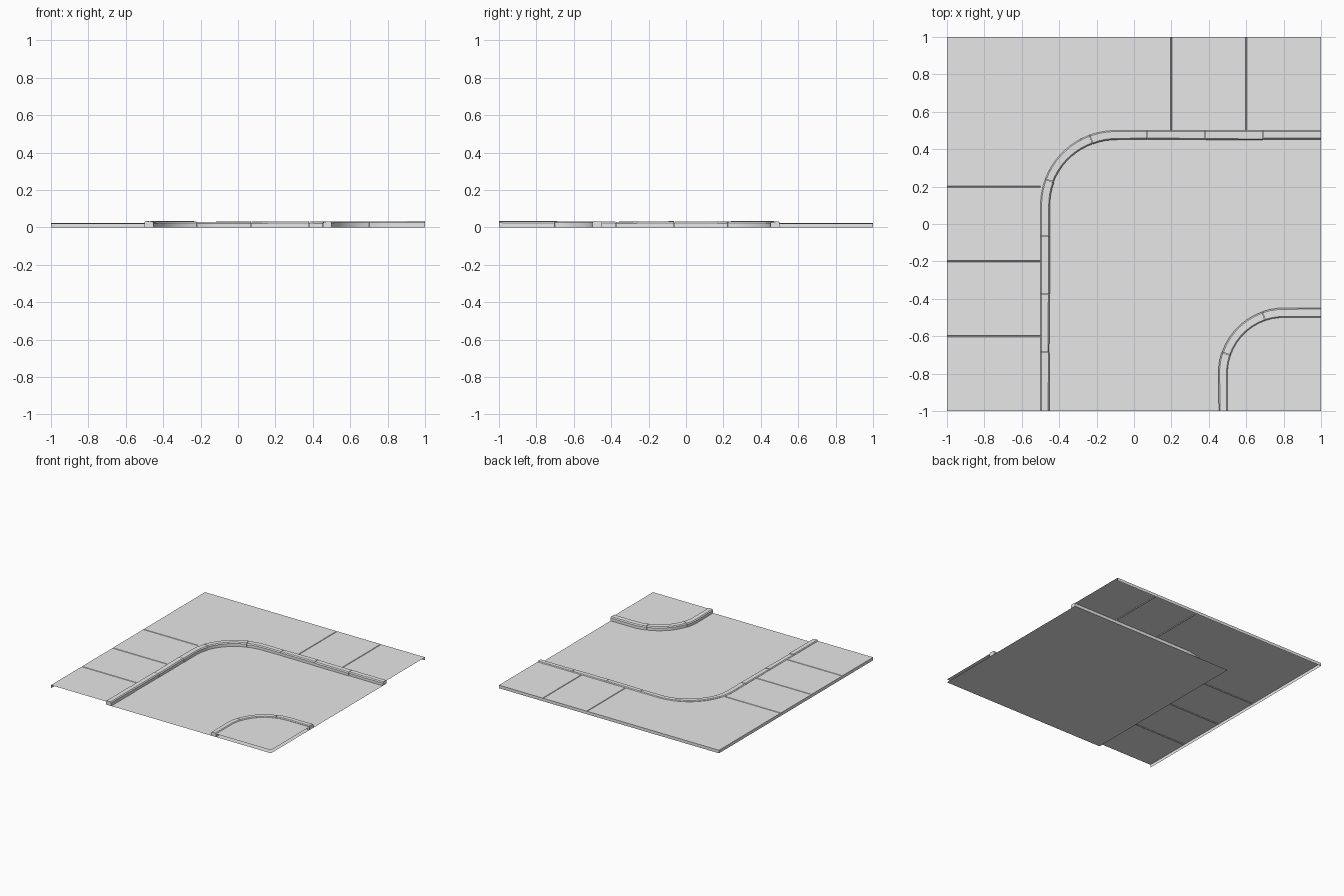
import bpy, bmesh, math, random
from mathutils import Vector

random.seed(4)
if "Cube" in bpy.data.objects:
    bpy.data.objects.remove(bpy.data.objects["Cube"])

concrete = bpy.data.materials.new("light_grey_concrete")
concrete.use_nodes = True
GREY = (0.8, 0.8, 0.8, 1)
concrete.diffuse_color = GREY
concrete.node_tree.nodes["Principled BSDF"].inputs["Base Color"].default_value = GREY

TOP = 0.025      # pavement height
CURB = 0.05      # curb width


def finish(bm, name, smooth=False):
    mesh = bpy.data.meshes.new(name)
    bm.to_mesh(mesh)
    bm.free()
    mesh.materials.append(concrete)
    obj = bpy.data.objects.new(name, mesh)
    bpy.context.collection.objects.link(obj)
    if smooth:
        bpy.ops.object.select_all(action='DESELECT')
        obj.select_set(True)
        bpy.context.view_layer.objects.active = obj
        bpy.ops.object.shade_smooth_by_angle(angle=math.radians(30))


def sheet(name, outline):
    """Single flat face through the given points."""
    bm = bmesh.new()
    bm.faces.new([bm.verts.new(p) for p in outline])
    finish(bm, name)


def paving(name, joints, place):
    """Row of slabs with narrow V joints, ending in an outer skirt.
    place(along, across) gives the plan position; across 1 is the tile edge."""
    bm = bmesh.new()
    g = 0.004
    line = [(joints[0], TOP)]
    for j in joints[1:-1]:
        line += [(j - g, TOP), (j, TOP - 0.006), (j + g, TOP)]
    line.append((joints[-1], TOP))
    rows = [[bm.verts.new((*place(a, 0.5), z)) for a, z in line],
            [bm.verts.new((*place(a, 1), z)) for a, z in line],
            [bm.verts.new((*place(a, 1), 0)) for a, z in line]]
    for r, s in zip(rows, rows[1:]):
        for i in range(len(line) - 1):
            bm.faces.new((r[i], r[i + 1], s[i + 1], s[i]))
    bmesh.ops.recalc_face_normals(bm, faces=bm.faces)
    bm.normal_update()
    if sum(f.normal.z for f in bm.faces) < 0:
        bmesh.ops.reverse_faces(bm, faces=bm.faces)
    finish(bm, name)


def bend(s, start, straight, radius):
    """Point and heading at distance s on a straight, quarter turn, straight path."""
    quarter = radius * math.pi / 2
    centre = Vector((start[0] - straight, start[1] - radius))
    a = min(max((s - straight) / radius, 0), math.pi / 2)
    out = Vector((-math.sin(a), math.cos(a)))
    extra = min(s - straight, 0) + max(s - straight - quarter, 0)
    heading = Vector((-math.cos(a), -math.sin(a)))
    return centre + out * radius + heading * extra, out


def curb_row(name, path, joints, side):
    """Separate curb stones swept along the path, side picks the road side."""
    for n, (s0, s1) in enumerate(zip(joints, joints[1:]), 1):
        steps = max(2, round((s1 - s0) / 0.04))
        gap = 0.0015
        h = [0.032 + random.uniform(-0.002, 0.002) for _ in range(2)]
        w = [CURB + random.uniform(-0.004, 0.002) for _ in range(2)]
        bm = bmesh.new()
        rings = []
        for i in range(steps + 1):
            t = i / steps
            s = s0 + (s1 - s0) * t
            if i == 0 and n > 1:
                s += gap
            if i == steps and n < len(joints) - 1:
                s -= gap
            p, out = path(s)
            hh = h[0] + (h[1] - h[0]) * t
            ww = w[0] + (w[1] - w[0]) * t
            profile = [(0, 0), (0, hh - 0.006), (0.006, hh), (ww - 0.007, hh - 0.001),
                       (ww, hh - 0.009), (ww, 0)]
            rings.append([bm.verts.new((*(p + out * side * d), z)) for d, z in profile])
        for a, b in zip(rings, rings[1:]):
            for k in range(len(a)):
                m = (k + 1) % len(a)
                bm.faces.new((a[k], a[m], b[m], b[k]))
        bm.faces.new(rings[0])
        bm.faces.new(rings[-1])
        bmesh.ops.recalc_face_normals(bm, faces=bm.faces)
        finish(bm, f"{name}_{n}", True)


def big_bend(s):
    return bend(s, (1, 0.5), 1.1, 0.4)


def small_bend(s):
    return bend(s, (1, -0.5), 0.2, 0.3)


def path_points(path, s0, s1, count=16):
    return [(*path(s0 + (s1 - s0) * i / count)[0], TOP) for i in range(count + 1)]


# Road surface
sheet("road", [(-0.5, -1, 0), (1, -1, 0), (1, 0.5, 0), (-0.5, 0.5, 0)])

# Pavement rows along the back and right edges, with their corner slab
paving("back_pavement", [-0.5, 0.2, 0.6, 1], lambda a, c: (a, c))
paving("right_pavement", [-1, -0.6, -0.2, 0.2, 0.5], lambda a, c: (-c, a))
paving("corner_pavement", [-1, -0.5], lambda a, c: (a, c))
sheet("corner_skirt", [(-1, 0.5, 0), (-1, 0.5, TOP), (-1, 1, TOP), (-1, 1, 0)])

# Pavement fillers at the bends
turn = 0.2 * math.pi
sheet("bend_filler", [(-0.5, 0.5, TOP)] + path_points(big_bend, 1.1, 1.1 + turn)[::-1])
small_end = 0.4 + 0.15 * math.pi
sheet("inner_pavement", [(1, -1, TOP)] + path_points(small_bend, 0, small_end, 40))

# Curbs
curb_row("outer_curb", big_bend,
         [0, 0.31, 0.62, 0.93, 1.24, 1.585, 1.89, 2.205, 2.515, 2.2 + turn], -1)
curb_row("inner_curb", small_bend, [0, 0.3, 0.571, small_end], 1)
